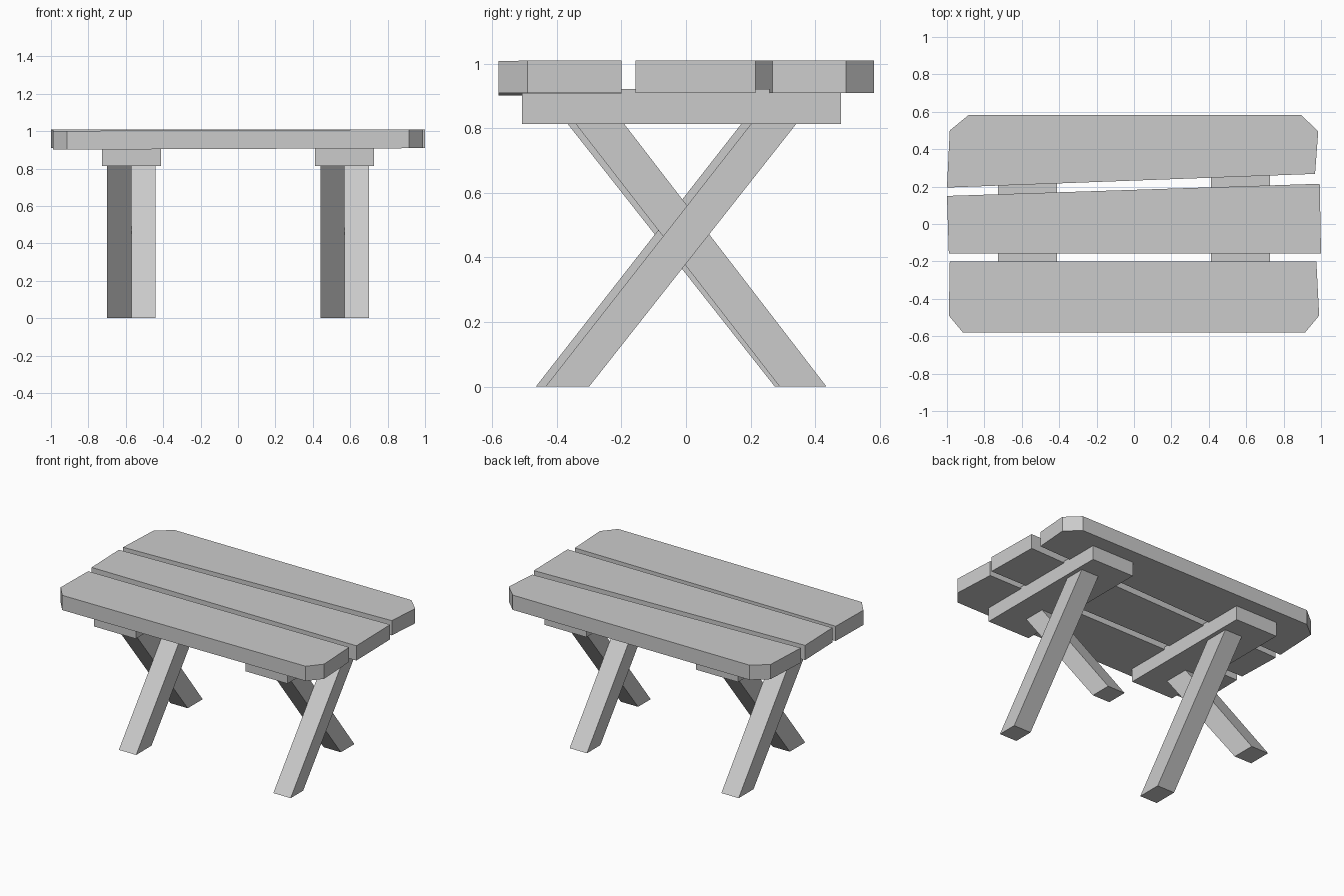
import bpy
import bmesh

cube = bpy.data.objects.get("Cube")
if cube:
    bpy.data.objects.remove(cube, do_unlink=True)

grey = bpy.data.materials.new("plain grey")
grey.use_nodes = True
colour = (0.6, 0.6, 0.6, 1)
grey.diffuse_color = colour
grey.node_tree.nodes["Principled BSDF"].inputs["Base Color"].default_value = colour


def prism(name, outline, shift):
    """Extrude a closed outline of 3D points along shift."""
    bm = bmesh.new()
    face = bm.faces.new([bm.verts.new(p) for p in outline])
    ext = bmesh.ops.extrude_face_region(bm, geom=[face])
    verts = [g for g in ext["geom"] if isinstance(g, bmesh.types.BMVert)]
    bmesh.ops.translate(bm, verts=verts, vec=shift)
    bmesh.ops.recalc_face_normals(bm, faces=bm.faces[:])
    mesh = bpy.data.meshes.new(name)
    bm.to_mesh(mesh)
    bm.free()
    mesh.materials.append(grey)
    obj = bpy.data.objects.new(name, mesh)
    bpy.context.collection.objects.link(obj)
    return obj


# Table top: three uneven planks, outer ones with clipped corners
planks = {
    "front_plank": (0.004, [(-0.99, -0.49), (-0.915, -0.58), (0.915, -0.58),
                            (0.99, -0.49), (0.975, -0.2), (-0.985, -0.2)]),
    "middle_plank": (0, [(-0.99, -0.157), (1, -0.157), (0.993, 0.215), (-1, 0.15)]),
    "back_plank": (0, [(-1, 0.195), (0.968, 0.268), (0.985, 0.495), (0.895, 0.582),
                       (-0.885, 0.582), (-0.985, 0.5)]),
}
for name, (tilt, outline) in planks.items():
    prism(name, [(x, y, 0.909 + tilt * (x - 1)) for x, y in outline], (0, 0, 0.1))

# Cross beams under the planks, each on a pair of crossed legs
for side, cx, lean in (("left", 0.57, 0), ("right", -0.57, 0.03)):
    prism(side + "_beam",
          [(cx - 0.158, y, z) for y, z in
           ((-0.508, 0.813), (0.48, 0.813), (0.48, 0.921), (-0.508, 0.921))],
          (0.316, 0, 0))
    prism(side + "_rising_leg",
          [(cx, y, z) for y, z in
           ((-0.435 - lean, 0), (-0.3, 0), (0.345, 0.818), (0.205 - lean, 0.818))],
          (0.13, 0, 0))
    prism(side + "_falling_leg",
          [(cx - 0.13, y, z) for y, z in
           ((0.29 - lean / 2, 0), (0.435, 0), (-0.195, 0.818), (-0.345 - lean / 1.2, 0.818))],
          (0.13, 0, 0))
